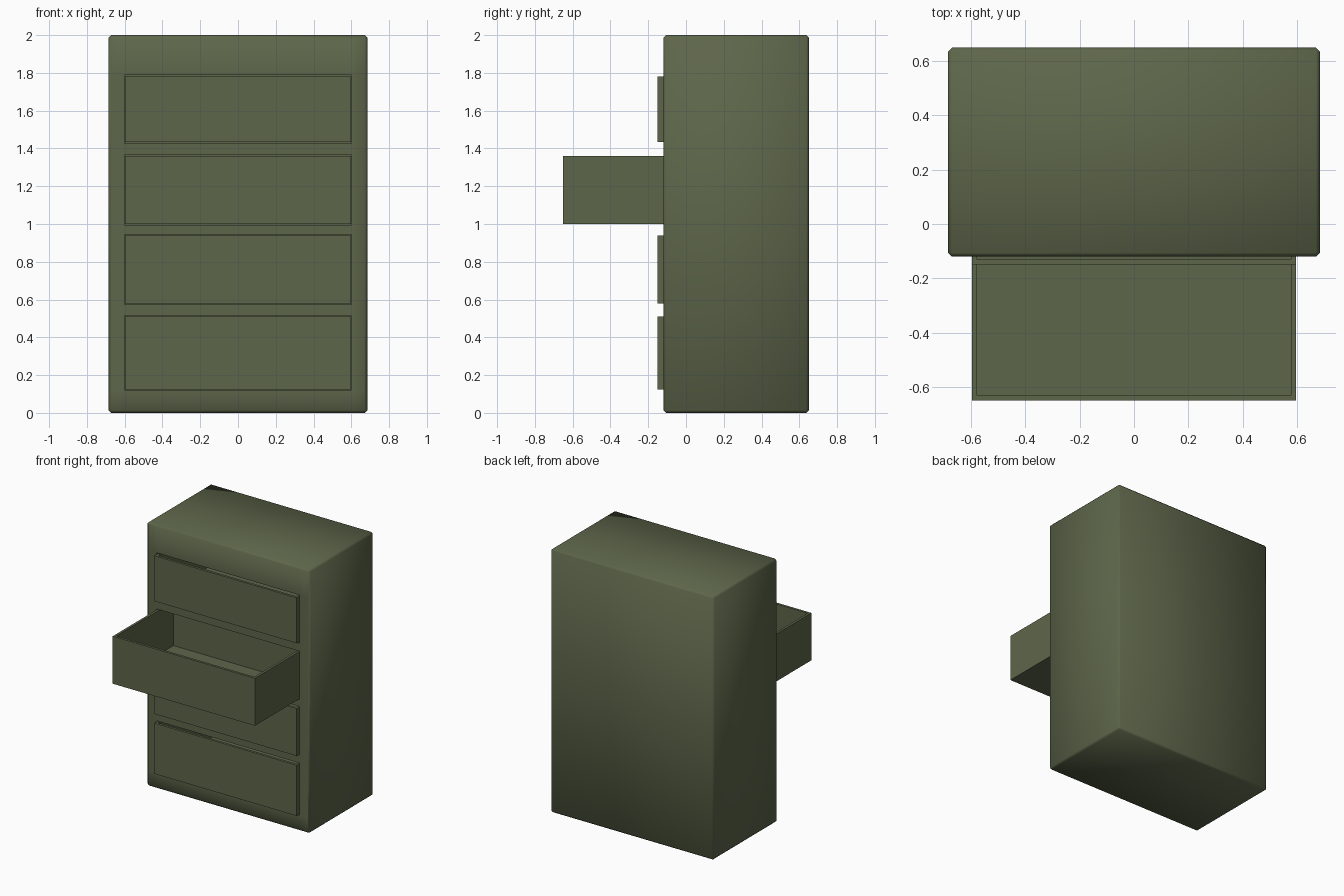
import bpy, bmesh, math
from mathutils import Vector, Matrix

if "Cube" in bpy.data.objects:
    bpy.data.objects.remove(bpy.data.objects["Cube"])

olive = bpy.data.materials.new("olive_green")
olive.diffuse_color = (0.111, 0.133, 0.069, 1)
olive.use_nodes = True
olive.node_tree.nodes["Principled BSDF"].inputs["Base Color"].default_value = olive.diffuse_color

# Drawer rows: bottom z, top z, opening gap, distance pulled out
ROWS = [(0.125, 0.51, 0.005, 0.0), (0.58, 0.94, 0.005, 0.0),
        (1.00, 1.36, 0.004, 0.5), (1.435, 1.78, 0.01, 0.0)]
HALF_W = 0.597          # half width of a drawer
DEPTH = 0.72            # drawer length, front to back
FRONT, BACK = -0.12, 0.65
POCKET = 0.72


def box(bm, lo, hi):
    lo, hi = Vector(lo), Vector(hi)
    m = Matrix.Translation((lo + hi) / 2) @ Matrix.Diagonal((*(hi - lo), 1))
    bmesh.ops.create_cube(bm, size=1, matrix=m)


def finish(bm, name):
    bmesh.ops.recalc_face_normals(bm, faces=bm.faces)
    mesh = bpy.data.meshes.new(name)
    bm.to_mesh(mesh)
    bm.free()
    mesh.materials.append(olive)
    ob = bpy.data.objects.new(name, mesh)
    bpy.context.collection.objects.link(ob)
    return ob


# Cabinet: bevelled box, front panel cut into a grid and recessed per drawer
bm = bmesh.new()
box(bm, (-0.685, FRONT, 0), (0.685, BACK, 2))
bmesh.ops.bevel(bm, geom=bm.edges[:], offset=0.014, segments=1,
                affect='EDGES', profile=0.5)
bm.normal_update()


def front_faces():
    return [f for f in bm.faces if f.normal.y < -0.99
            and abs(f.calc_center_median().y - FRONT) < 1e-4]


def cut(co, no):
    faces = front_faces()
    edges = list({e for f in faces for e in f.edges})
    verts = list({v for f in faces for v in f.verts})
    bmesh.ops.bisect_plane(bm, geom=faces + edges + verts,
                           plane_co=co, plane_no=no)
    bm.normal_update()


OPEN_W = HALF_W + 0.005
for x in (-OPEN_W, OPEN_W):
    cut((x, 0, 0), (1, 0, 0))
for z0, z1, gap, _ in ROWS:
    cut((0, 0, z0 - gap), (0, 0, 1))
    cut((0, 0, z1 + gap), (0, 0, 1))

holes = [f for f in front_faces()
         if abs(f.calc_center_median().x) < 0.1
         and any(z0 < f.calc_center_median().z < z1 for z0, z1, _, _ in ROWS)
         ]
# Push each opening back into a pocket
for f in bmesh.ops.extrude_discrete_faces(bm, faces=holes)["faces"]:
    bmesh.ops.translate(bm, verts=f.verts, vec=(0, POCKET, 0))
cabinet = finish(bm, "cabinet")
bpy.context.view_layer.objects.active = cabinet
cabinet.select_set(True)
bpy.ops.object.shade_smooth_by_angle(angle=math.radians(60))
cabinet.select_set(False)

# Drawers: open-topped trays
for i, (z0, z1, _, pull) in enumerate(ROWS):
    bm = bmesh.new()
    y = -0.15 - pull
    box(bm, (-HALF_W, y, z0), (HALF_W, y + DEPTH, z1))
    bm.normal_update()
    top = max(bm.faces, key=lambda f: f.calc_center_median().z)
    bmesh.ops.inset_region(bm, faces=[top], thickness=0.026)
    well = bmesh.ops.extrude_discrete_faces(bm, faces=[top])["faces"][0]
    bmesh.ops.translate(bm, verts=well.verts, vec=(0, 0, -(z1 - z0 - 0.026)))
    finish(bm, "drawer_%d" % (i + 1))
